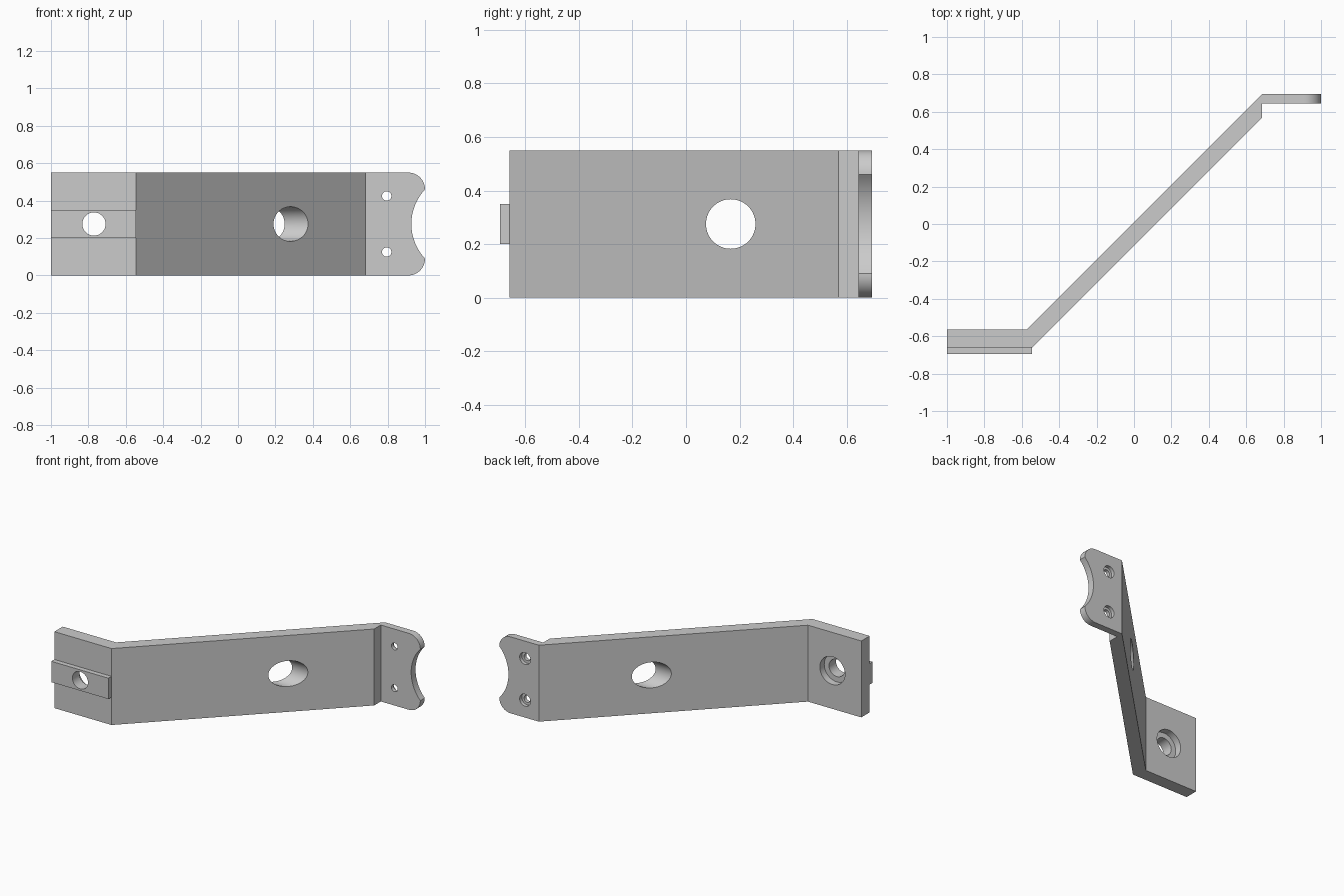
import bpy, bmesh
from math import sin, cos, pi, atan2
from mathutils import Vector

cube = bpy.data.objects.get("Cube")
if cube:
    bpy.data.objects.remove(cube, do_unlink=True)

HEIGHT = 0.55
MID = HEIGHT / 2

steel = bpy.data.materials.new("grey_steel")
steel.use_nodes = True
GREY = (0.6, 0.6, 0.6, 1)
steel.diffuse_color = GREY
steel.node_tree.nodes["Principled BSDF"].inputs["Base Color"].default_value = GREY


def prism(name, points, direction):
    """Closed outline of 3D points swept along a direction."""
    bm = bmesh.new()
    face = bm.faces.new([bm.verts.new(p) for p in points])
    swept = bmesh.ops.extrude_face_region(bm, geom=[face])["geom"]
    verts = [v for v in swept if isinstance(v, bmesh.types.BMVert)]
    bmesh.ops.translate(bm, verts=verts, vec=Vector(direction))
    bmesh.ops.recalc_face_normals(bm, faces=bm.faces)
    mesh = bpy.data.meshes.new(name)
    bm.to_mesh(mesh)
    bm.free()
    mesh.materials.append(steel)
    obj = bpy.data.objects.new(name, mesh)
    bpy.context.collection.objects.link(obj)
    return obj


def arc(cx, cz, r, start, end, steps):
    return [(cx + r * cos(start + (end - start) * i / steps),
             cz + r * sin(start + (end - start) * i / steps))
            for i in range(steps + 1)]


def combine(target, tool, operation):
    """Apply a boolean and discard the helper."""
    mod = target.modifiers.new(operation, "BOOLEAN")
    mod.operation, mod.object, mod.solver = operation, tool, "EXACT"
    bpy.context.view_layer.objects.active = target
    bpy.ops.object.modifier_apply(modifier=mod.name)
    bpy.data.objects.remove(tool, do_unlink=True)


def drill_y(target, x, z, r, y0, y1):
    ring = [(px, y0, pz) for px, pz in arc(x, z, r, 0, 2 * pi, 64)[:-1]]
    combine(target, prism("hole_cutter", ring, (0, y1 - y0, 0)), "DIFFERENCE")


# Bent bar, oversized where the side outline will trim it
bar_profile = [(-1.1, -0.66), (-0.545, -0.66), (0.685, 0.57), (0.685, 0.645),
               (1.1, 0.645), (1.1, 0.695), (0.685, 0.695), (-0.575, -0.565), (-1.1, -0.565)]
bracket = prism("bent_bracket", [(x, y, -0.1) for x, y in bar_profile], (0, 0, HEIGHT + 0.2))

# Locating rail on the front of the foot
rail_profile = [(-1.1, -0.695), (-0.545, -0.695), (-0.545, -0.63), (-1.1, -0.63)]
rail = prism("locating_rail", [(x, y, 0.2) for x, y in rail_profile], (0, 0, 0.15))
combine(bracket, rail, "UNION")

# Side outline: square foot, rounded tip corners and a concave notch
fillet, notch_r, notch_x = 0.09, 0.27, 1.197
half = atan2(MID - fillet, notch_x - 1)
outline = [(-1, HEIGHT), (-1, 0)]
outline += arc(1 - fillet, fillet, fillet, -pi / 2, 0, 16)
outline += arc(notch_x, MID, notch_r, pi + half, pi - half, 32)[1:-1]
outline += arc(1 - fillet, HEIGHT - fillet, fillet, 0, pi / 2, 16)
trim = prism("outline_trim", [(x, -1, z) for x, z in outline], (0, 2, 0))
combine(bracket, trim, "INTERSECT")

# Large hole, bored sideways through the sloping web
ring = [(-0.3, y, z) for y, z in arc(0.167, MID, 0.0925, 0, 2 * pi, 64)[:-1]]
combine(bracket, prism("web_hole_cutter", ring, (0.95, 0, 0)), "DIFFERENCE")

# Foot hole and two tip holes, each counterbored from the back
drill_y(bracket, -0.77, MID, 0.062, -0.9, -0.4)
drill_y(bracket, -0.77, MID, 0.1, -0.615, -0.4)
for z in (MID - 0.15, MID + 0.15):
    drill_y(bracket, 0.795, z, 0.025, 0.5, 0.9)
    drill_y(bracket, 0.795, z, 0.043, 0.67, 0.9)

bpy.ops.object.select_all(action="DESELECT")
bracket.select_set(True)
bpy.context.view_layer.objects.active = bracket
bpy.ops.object.shade_smooth_by_angle()
